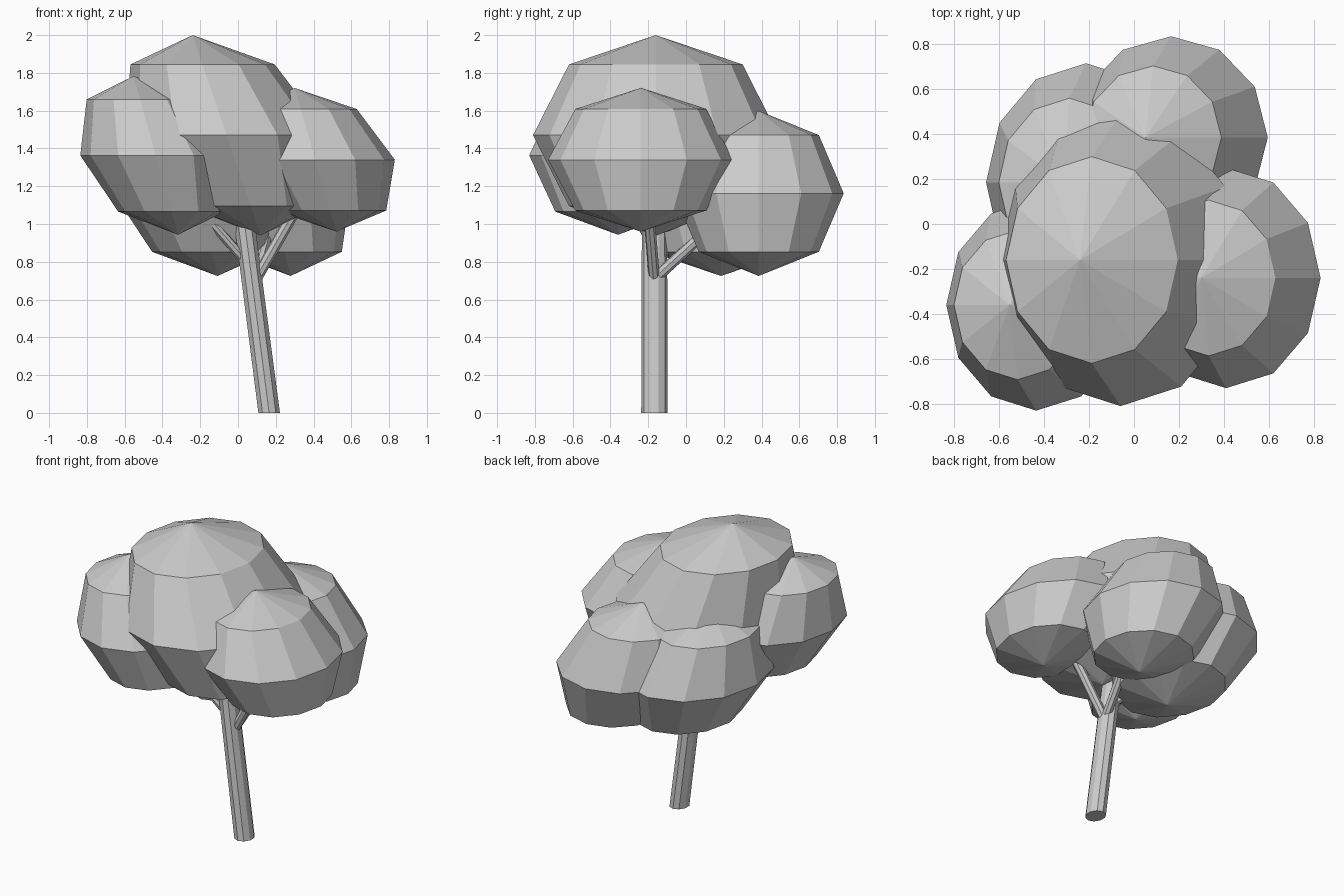
import bpy, bmesh
from mathutils import Vector, Matrix

if "Cube" in bpy.data.objects:
    bpy.data.objects.remove(bpy.data.objects["Cube"])


def finish(bm, name):
    mesh = bpy.data.meshes.new(name)
    bm.to_mesh(mesh)
    bm.free()
    obj = bpy.data.objects.new(name, mesh)
    bpy.context.collection.objects.link(obj)
    return obj


def leaf_clump(name, centre, radii, lean):
    """Low-poly ball, 12 sides and 4 bands, leaning along x with height."""
    bm = bmesh.new()
    bmesh.ops.create_uvsphere(bm, u_segments=12, v_segments=4, radius=1)
    for v in bm.verts:
        p = Vector(a * b for a, b in zip(v.co, radii))
        p.x += lean * p.z
        v.co = p + Vector(centre)
    return finish(bm, name)


def limb(name, start, end, r0, r1, sides):
    """Tapered round branch between two points."""
    a, b = Vector(start), Vector(end)
    d = b - a
    bm = bmesh.new()
    bmesh.ops.create_cone(bm, cap_ends=True, segments=sides, radius1=r0,
                          radius2=r1, depth=d.length)
    rot = d.to_track_quat('Z', 'Y').to_matrix().to_4x4()
    bm.transform(Matrix.Translation((a + b) / 2) @ rot)
    return finish(bm, name)


# Foliage
leaf_clump("crown_main", (-0.06, -0.16, 1.47), (0.54, 0.65, 0.53), -0.34)
leaf_clump("crown_right", (0.41, -0.24, 1.34), (0.42, 0.49, 0.38), -0.29)
leaf_clump("crown_left", (-0.435, -0.36, 1.363), (0.40, 0.47, 0.42), -0.28)
leaf_clump("crown_back_right", (0.165, 0.385, 1.162), (0.43, 0.45, 0.437), -0.26)
leaf_clump("crown_back_left", (-0.213, 0.185, 1.16), (0.445, 0.53, 0.435), -0.24)

# Trunk: cylinder with level ends, leaning left
bm = bmesh.new()
bmesh.ops.create_cone(bm, cap_ends=True, segments=10, radius1=1, radius2=0.95, depth=1.1)
for v in bm.verts:
    z = v.co.z + 0.55
    v.co = (0.165 + 0.06 * v.co.x - 0.13 * z, -0.167 + 0.07 * v.co.y, z)
finish(bm, "trunk")

# Branches
limb("branch_right", (0.09, -0.167, 0.70), (0.32, -0.20, 1.10), 0.03, 0.03, 8)
limb("branch_left", (0.06, -0.17, 0.78), (-0.22, -0.25, 1.10), 0.025, 0.025, 8)
limb("branch_back_right", (0.09, -0.167, 0.71), (0.16, 0.12, 0.97), 0.03, 0.03, 8)
limb("branch_back_left", (0.06, -0.16, 0.80), (-0.10, 0.02, 1.00), 0.025, 0.025, 8)
